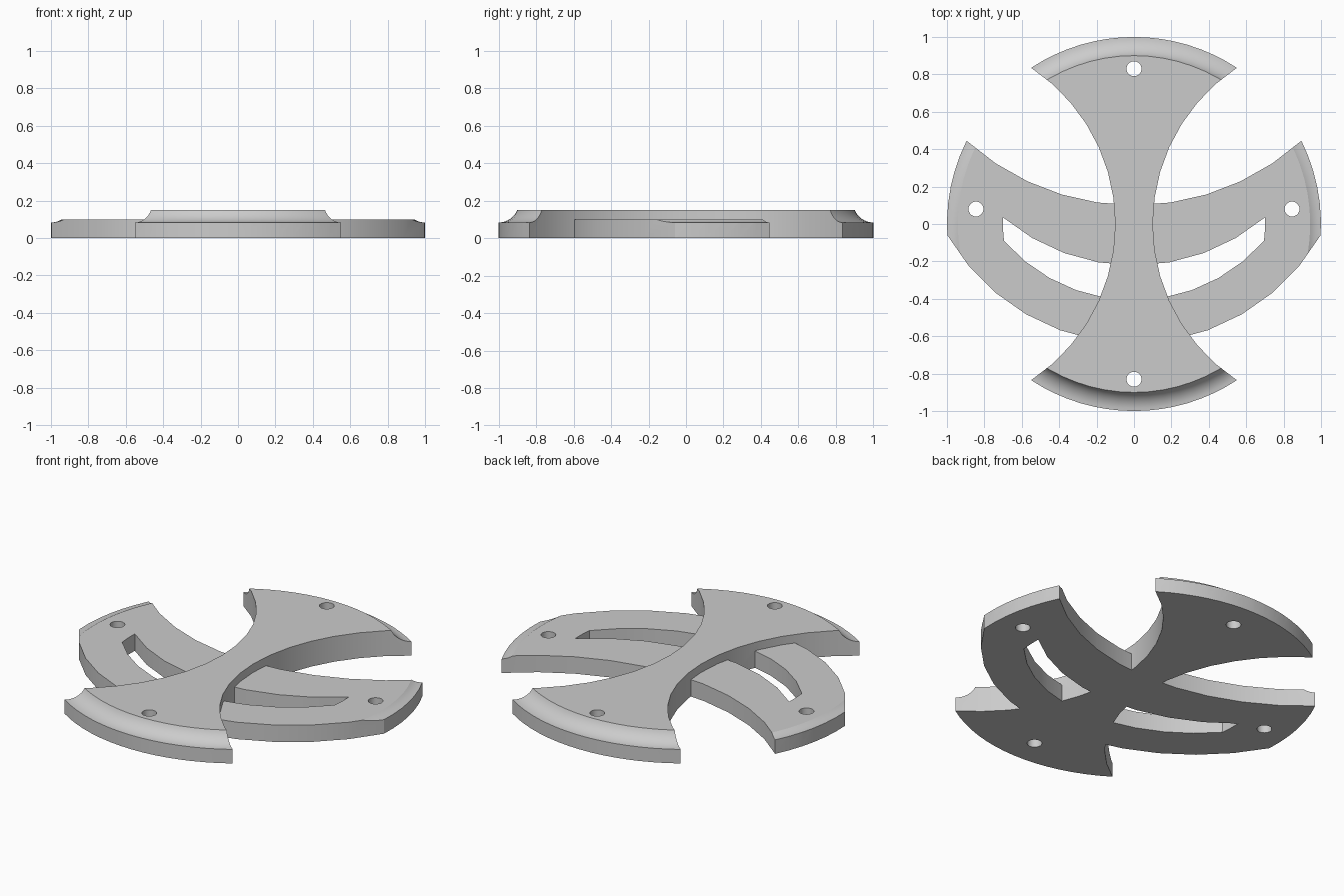
import bpy, bmesh
from math import atan2, cos, sin, pi, hypot, tau

scene = bpy.context.scene
if "Cube" in bpy.data.objects:
    bpy.data.objects.remove(bpy.data.objects["Cube"])

grey = bpy.data.materials.new("plain grey")
grey.use_nodes = True
color = (0.6, 0.6, 0.6, 1)
grey.diffuse_color = color
grey.node_tree.nodes["Principled BSDF"].inputs["Base Color"].default_value = color


def arc(center, start, end, n):
    """Points on the shorter arc from start towards end (end left out)."""
    cx, cy = center
    a = atan2(start[1] - cy, start[0] - cx)
    b = atan2(end[1] - cy, end[0] - cx)
    sweep = (b - a + pi) % tau - pi
    r = hypot(start[0] - cx, start[1] - cy)
    return [(cx + r * cos(a + sweep * i / n), cy + r * sin(a + sweep * i / n))
            for i in range(n)]


def finish(name, bm):
    bmesh.ops.recalc_face_normals(bm, faces=bm.faces)
    mesh = bpy.data.meshes.new(name)
    bm.to_mesh(mesh)
    bm.free()
    mesh.materials.append(grey)
    ob = bpy.data.objects.new(name, mesh)
    scene.collection.objects.link(ob)
    return ob


def plate(name, outline, z0, z1):
    bm = bmesh.new()
    face = bm.faces.new([bm.verts.new((x, y, z0)) for x, y in outline])
    top = bmesh.ops.extrude_face_region(bm, geom=[face])["geom"]
    bmesh.ops.translate(bm, vec=(0, 0, z1 - z0),
                        verts=[v for v in top if isinstance(v, bmesh.types.BMVert)])
    return finish(name, bm)


def ring(name, profile, n):
    """Closed (radius, z) profile turned around the z axis."""
    bm = bmesh.new()
    loops = [[bm.verts.new((r * cos(tau * i / n), r * sin(tau * i / n), z))
              for r, z in profile] for i in range(n)]
    m = len(profile)
    for i in range(n):
        a, b = loops[i], loops[(i + 1) % n]
        for j in range(m):
            k = (j + 1) % m
            bm.faces.new((a[j], a[k], b[k], b[j]))
    return finish(name, bm)


def combine(target, tool, operation):
    mod = target.modifiers.new(operation.lower(), "BOOLEAN")
    mod.operation = operation
    mod.solver = "EXACT"
    mod.object = tool
    bpy.context.view_layer.update()
    graph = bpy.context.evaluated_depsgraph_get()
    mesh = bpy.data.meshes.new_from_object(target.evaluated_get(graph))
    target.modifiers.clear()
    target.data = mesh
    bpy.data.objects.remove(tool)


# Flared upright bar with concave sides
tr, br, bl, tl = (0.55, 0.835), (0.55, -0.835), (-0.55, -0.835), (-0.55, 0.835)
origin = (0, 0)
body = plate("crossed_plate",
             arc((1.1, 0), tr, br, 14) + arc(origin, br, bl, 16)
             + arc((-1.1, 0), bl, tl, 14) + arc(origin, tl, tr, 16), 0, 0.15)

# Crescent arms, lower than the bar
horn_r, horn_l = (0.895, 0.445), (-0.895, 0.445)
low_r, low_l = (0.998, -0.06), (-0.998, -0.06)
arms = plate("crescent_arms",
             arc((0, 1.435), horn_l, horn_r, 10) + arc(origin, horn_r, low_r, 6)
             + arc((0, 0.513), low_r, low_l, 12) + arc(origin, low_l, horn_l, 6), 0, 0.1)

# Curved slot through both arms
up_r, up_l, dn_r, dn_l = (0.7, 0.035), (-0.7, 0.035), (0.695, -0.09), (-0.695, -0.09)
slot = plate("slot_cutter",
             arc((0, 0.861), up_l, up_r, 8) + arc(origin, up_r, dn_r, 2)
             + arc((0, 0.513), dn_r, dn_l, 10) + arc(origin, dn_l, up_l, 2), -0.1, 0.3)
combine(arms, slot, "DIFFERENCE")
combine(body, arms, "UNION")

# Concave cove around the outer rim
cove_r = 0.108
cove = [(1 - cove_r * sin(t * 0.15), 0.083 + cove_r * (1 - cos(t * 0.15)))
        for t in range(9)]
rim = ring("rim_cutter", cove + [(0.9, 0.3), (1.2, 0.3), (1.2, 0.083)], 72)
combine(body, rim, "DIFFERENCE")

# Screw holes near the four ends
for x, y in ((0, 0.83), (0, -0.83), (0.845, 0.08), (-0.845, 0.08)):
    hole = plate("hole_cutter", [(x + 0.04 * cos(tau * i / 24), y + 0.04 * sin(tau * i / 24))
                                 for i in range(24)], -0.1, 0.3)
    combine(body, hole, "DIFFERENCE")

# Soft shading on the fine curves only
bpy.ops.object.select_all(action="DESELECT")
body.select_set(True)
bpy.context.view_layer.objects.active = body
bpy.ops.object.shade_smooth_by_angle(angle=0.3)
